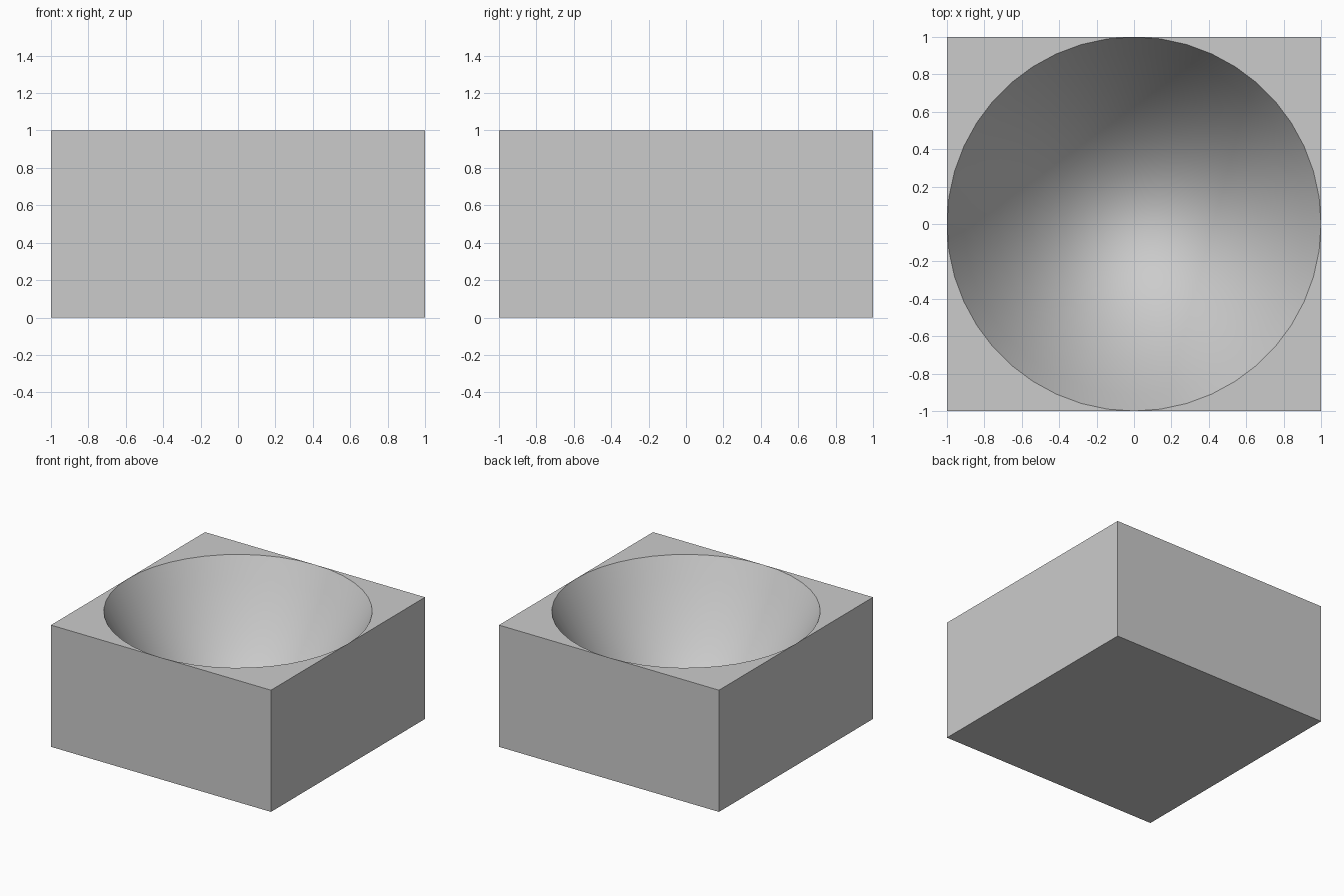
import bpy, bmesh
from math import sin, cos, pi, radians

if "Cube" in bpy.data.objects:
    bpy.data.objects.remove(bpy.data.objects["Cube"])

SEGMENTS = 44             # sides of the bowl rim
RINGS = SEGMENTS // 4     # steps from rim to bowl floor
HALF, HEIGHT, DEPTH = 1.0, 1.0, 0.99

grey = bpy.data.materials.new("light grey")
grey.use_nodes = True
colour = (0.6, 0.6, 0.6, 1)
grey.diffuse_color = colour
grey.node_tree.nodes["Principled BSDF"].inputs["Base Color"].default_value = colour

bm = bmesh.new()

# Parabolic bowl, rim first
rings = []
for i in range(RINGS):
    r = 1 - i / RINGS
    z = HEIGHT - DEPTH * (1 - r * r)
    rings.append([bm.verts.new((HALF * r * cos(2 * pi * s / SEGMENTS),
                                HALF * r * sin(2 * pi * s / SEGMENTS), z))
                  for s in range(SEGMENTS)])
pole = bm.verts.new((0, 0, HEIGHT - DEPTH))
for s in range(SEGMENTS):
    n = (s + 1) % SEGMENTS
    for upper, lower in zip(rings, rings[1:]):
        bm.faces.new((upper[s], upper[n], lower[n], lower[s]))
    bm.faces.new((rings[-1][s], rings[-1][n], pole))

# Flat top corners between the rim and the block edge
signs = [(1, 1), (-1, 1), (-1, -1), (1, -1)]
top = [bm.verts.new((HALF * x, HALF * y, HEIGHT)) for x, y in signs]
base = [bm.verts.new((HALF * x, HALF * y, 0)) for x, y in signs]
rim = rings[0]
for q in range(4):
    for s in range(q * RINGS, (q + 1) * RINGS):
        bm.faces.new((top[q], rim[(s + 1) % SEGMENTS], rim[s]))

# Block walls, each meeting the rim at its middle, and the base
for q in range(4):
    n = (q + 1) % 4
    bm.faces.new((base[q], base[n], top[n], rim[n * RINGS], top[q]))
bm.faces.new(base[::-1])
bmesh.ops.recalc_face_normals(bm, faces=bm.faces)

mesh = bpy.data.meshes.new("hollowed_block")
bm.to_mesh(mesh)
bm.free()
mesh.materials.append(grey)
block = bpy.data.objects.new("hollowed_block", mesh)
bpy.context.collection.objects.link(block)

# Smooth bowl, crisp block edges
bpy.ops.object.select_all(action="DESELECT")
block.select_set(True)
bpy.context.view_layer.objects.active = block
bpy.ops.object.shade_smooth_by_angle(angle=radians(30))
